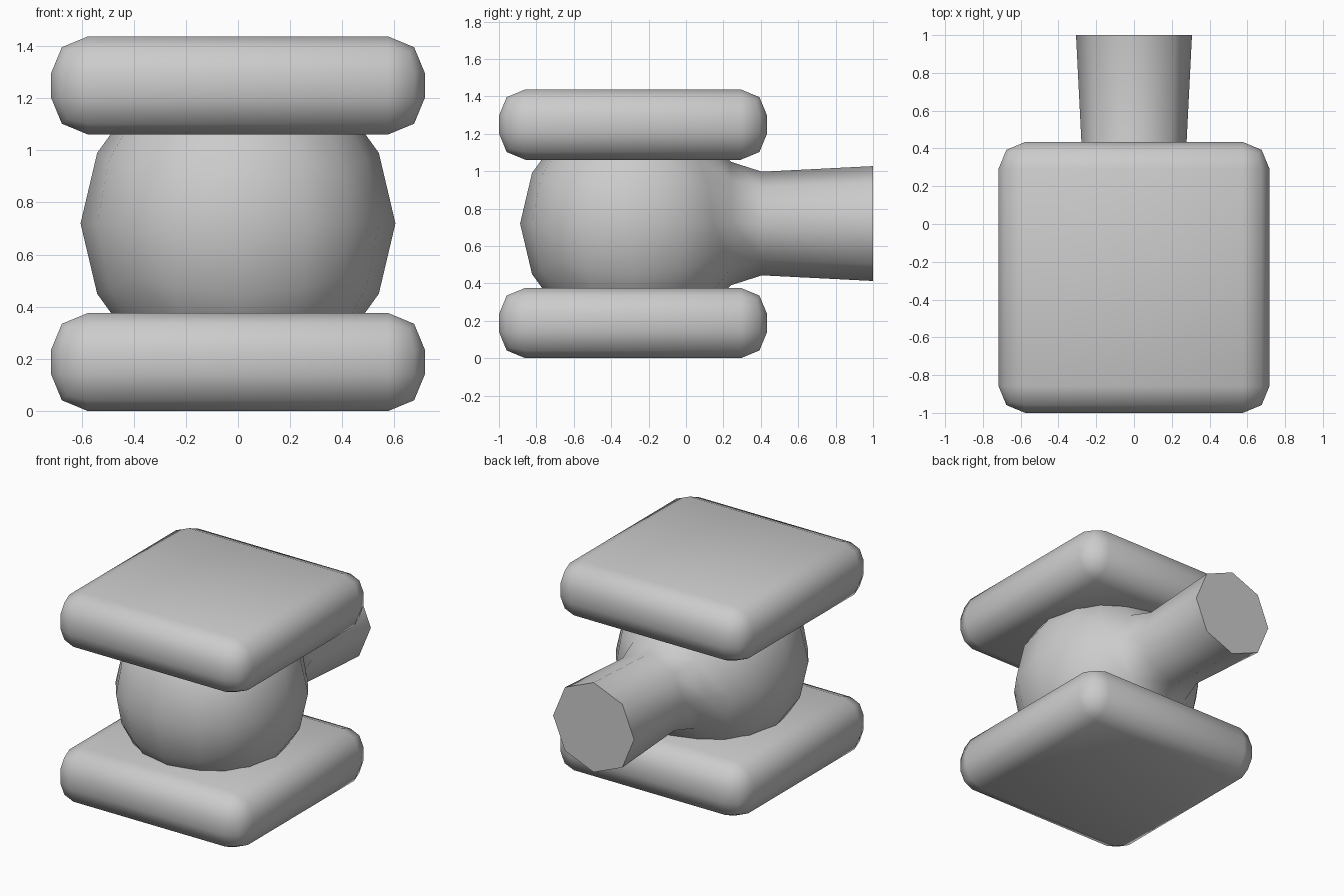
import bpy, bmesh
from math import radians
from mathutils import Vector

default = bpy.data.objects.get("Cube")
if default:
    bpy.data.objects.remove(default, do_unlink=True)

CENTRE = Vector((0, -0.283, 0.72))

# One plain grey material
grey = bpy.data.materials.new("plain_grey")
grey.use_nodes = True
colour = (0.6, 0.6, 0.6, 1)
grey.diffuse_color = colour
grey.node_tree.nodes["Principled BSDF"].inputs["Base Color"].default_value = colour


def finish(name, bm, location):
    bmesh.ops.recalc_face_normals(bm, faces=bm.faces)
    mesh = bpy.data.meshes.new(name)
    bm.to_mesh(mesh)
    bm.free()
    mesh.materials.append(grey)
    obj = bpy.data.objects.new(name, mesh)
    obj.location = location
    bpy.context.collection.objects.link(obj)
    bpy.ops.object.select_all(action='DESELECT')
    obj.select_set(True)
    bpy.context.view_layer.objects.active = obj
    bpy.ops.object.shade_smooth_by_angle(angle=radians(60))
    return obj


def rounded_slab(name, z):
    bm = bmesh.new()
    bmesh.ops.create_cube(bm, size=1)
    bmesh.ops.scale(bm, vec=(1.434, 1.434, 0.376), verts=bm.verts)
    bmesh.ops.bevel(bm, geom=bm.edges[:], offset=0.141, segments=2,
                    profile=0.5, affect='EDGES')
    finish(name, bm, (0, CENTRE.y, z))


def set_ring(verts, y, radius):
    """Move a loop onto a circle around the pipe axis."""
    for v in verts:
        flat = Vector((v.co.x, 0, v.co.z)).normalized() * radius
        v.co = Vector((flat.x, y - CENTRE.y, flat.z))


def bulb_with_neck(radius, rings):
    """Cube-based ball, opened at the back and drawn out through the rings."""
    bm = bmesh.new()
    bmesh.ops.create_cube(bm, size=2)
    bmesh.ops.subdivide_edges(bm, edges=bm.edges[:], cuts=3, use_grid_fill=True)
    for v in bm.verts:
        v.co = v.co.normalized() * radius
    back = max(bm.verts, key=lambda v: v.co.y)
    bmesh.ops.delete(bm, geom=[back], context='VERTS')
    loop = [e for e in bm.edges if e.is_boundary]
    set_ring({v for e in loop for v in e.verts}, *rings[0])
    for ring in rings[1:]:
        new = bmesh.ops.extrude_edge_only(bm, edges=loop)["geom"]
        set_ring([g for g in new if isinstance(g, bmesh.types.BMVert)], *ring)
        loop = [e for e in bm.edges if e.is_boundary]
    mesh = bpy.data.meshes.new("shell")
    bm.to_mesh(mesh)
    bm.free()
    return mesh


# Slabs above and below the bulb
rounded_slab("bottom_slab", 0.188)
rounded_slab("top_slab", 1.249)

# Hollow bulb and pipe: outer and inner shells joined by a flat rim
body = bmesh.new()
for shell in (bulb_with_neck(0.604, [(0.24, 0.33), (0.406, 0.277), (1.0, 0.307)]),
              bulb_with_neck(0.55, [(0.2, 0.29), (0.37, 0.24), (1.0, 0.22)])):
    body.from_mesh(shell)
    bpy.data.meshes.remove(shell)
bmesh.ops.bridge_loops(body, edges=[e for e in body.edges if e.is_boundary])
finish("hollow_bulb_and_pipe", body, CENTRE)
